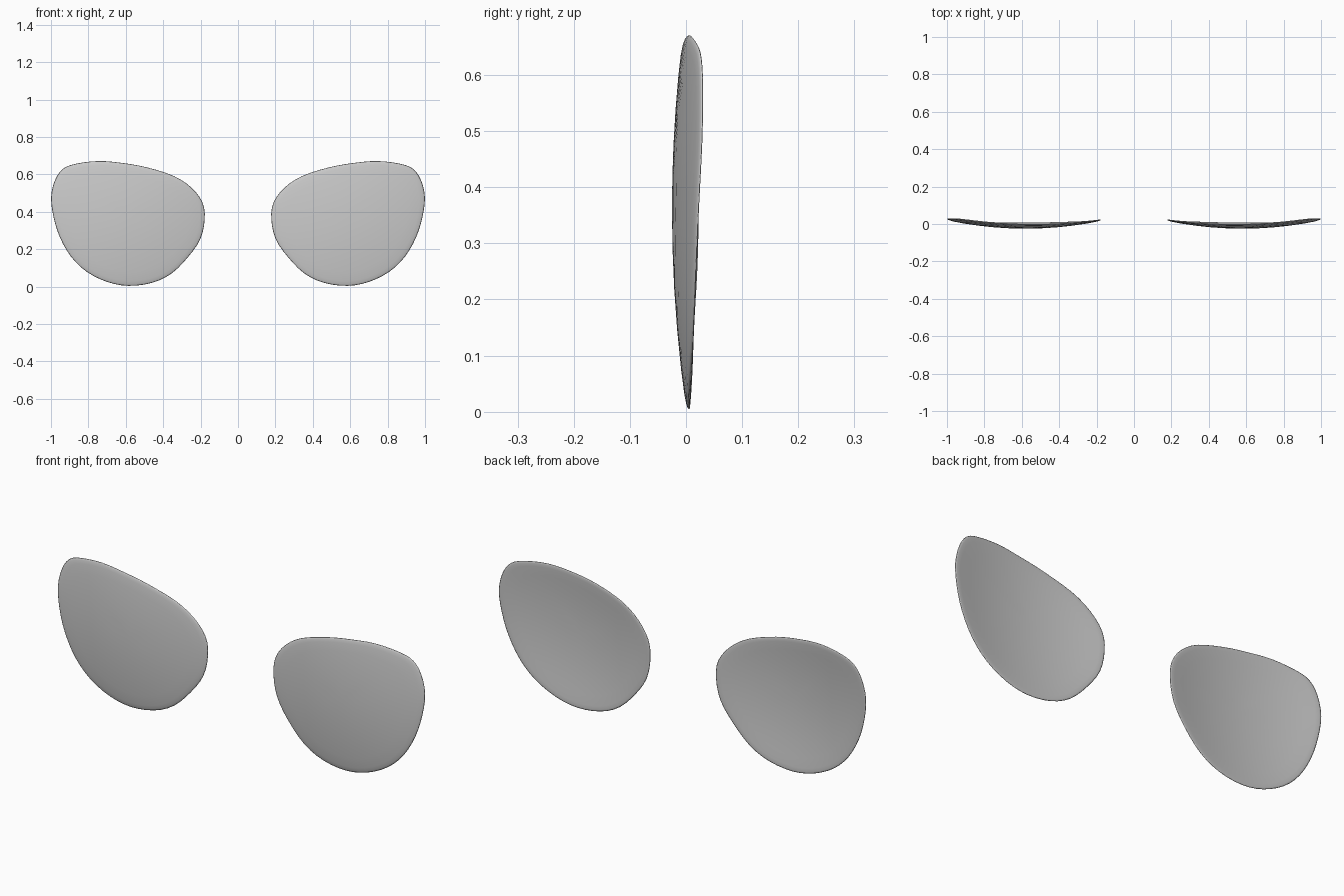
import bpy, bmesh
from mathutils import Vector

if "Cube" in bpy.data.objects:
    bpy.data.objects.remove(bpy.data.objects["Cube"])

# Lens outline (x, z), seen from the front
PROFILE = [(.178, .36), (.19, .45), (.25, .53), (.345, .592), (.49, .638), (.62, .661),
           (.745, .671), (.865, .657), (.935, .63), (.978, .57), (.999, .48), (.987, .375),
           (.953, .265), (.893, .16), (.81, .08), (.70, .025), (.585, .004), (.46, .02),
           (.355, .07), (.265, .16), (.201, .255)]
CENTRE = Vector((.58, .36))
THICK = 0.010


def smooth_outline(points, steps=3):
    """Closed Catmull-Rom curve through the points."""
    p = [Vector(q) for q in points]
    n, out = len(p), []
    for i in range(n):
        a, b, c, d = p[i - 1], p[i], p[(i + 1) % n], p[(i + 2) % n]
        for k in range(steps):
            t = k / steps
            out.append(.5 * (2 * b + (c - a) * t + (2 * a - 5 * b + 4 * c - d) * t * t
                             + (3 * b - a - 3 * c + d) * t ** 3))
    return out


def bulge(q):
    """Depth of the curved front surface."""
    return -.025 + .255 * (q.x - CENTRE.x) ** 2 + .2 * (q.y - CENTRE.y) ** 2


def build_lens(name, side):
    outline = smooth_outline(PROFILE)
    # (scale, depth within the thickness): front centre -> rounded rim -> back centre
    front = [(.2, 0), (.4, 0), (.6, 0), (.8, 0), (.93, .04), (.975, .15), (.993, .3)]
    rings = front + [(1, .5)] + [(s, 1 - d) for s, d in reversed(front)]
    bm = bmesh.new()

    def vert(q, depth):
        return bm.verts.new((side * q.x, bulge(q) + THICK * depth, q.y))

    loops = [[vert(CENTRE + (q - CENTRE) * s, d) for q in outline] for s, d in rings]
    n = len(outline)
    for a, b in zip(loops, loops[1:]):
        for i in range(n):
            j = (i + 1) % n
            bm.faces.new((a[i], a[j], b[j], b[i]))
    # Close both centres with fans
    for loop, depth in ((loops[0], 0), (loops[-1], 1)):
        mid = vert(CENTRE, depth)
        for i in range(n):
            bm.faces.new((mid, loop[i], loop[(i + 1) % n]))
    bmesh.ops.recalc_face_normals(bm, faces=bm.faces)
    for f in bm.faces:
        f.smooth = True
    mesh = bpy.data.meshes.new(name)
    bm.to_mesh(mesh)
    bm.free()
    bpy.context.collection.objects.link(bpy.data.objects.new(name, mesh))


# Mirrored pair of lenses
build_lens("right_lens", 1)
build_lens("left_lens", -1)
